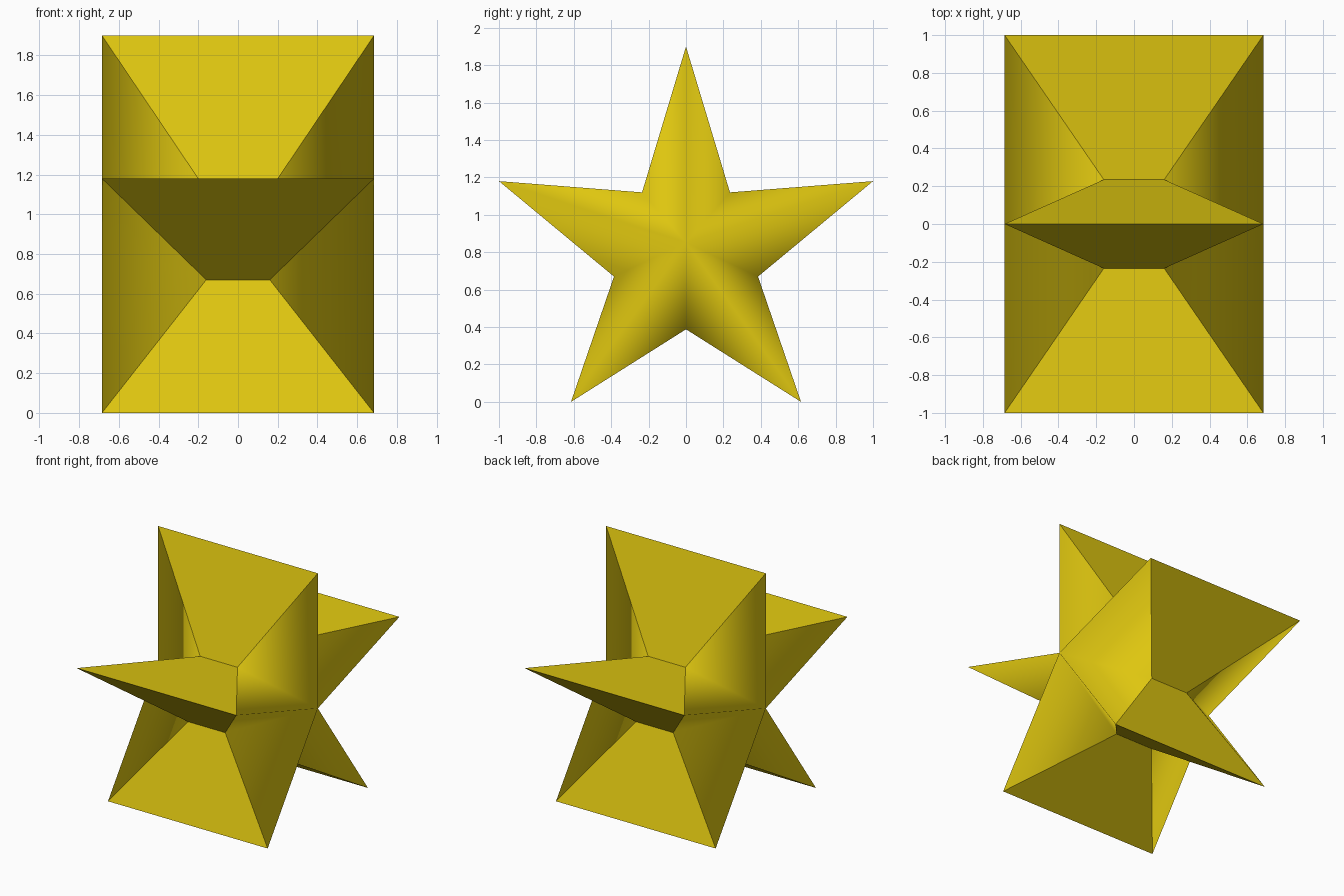
import bpy
import bmesh

if "Cube" in bpy.data.objects:
    bpy.data.objects.remove(bpy.data.objects["Cube"], do_unlink=True)

# Yellow material
yellow = bpy.data.materials.new("yellow")
yellow.use_nodes = True
color = (0.74, 0.57, 0.005, 1)
yellow.diffuse_color = color
yellow.node_tree.nodes["Principled BSDF"].inputs["Base Color"].default_value = color

# Half of the star outline (y, z), alternating tips and notches, then mirrored
half = [(0, 1.9), (0.235, 1.12), (1, 1.18), (0.385, 0.67), (0.615, 0), (0, 0.388)]
outline = half + [(-y, z) for y, z in half[-2:0:-1]]
TIP_X, NOTCH_X, CENTRE_Z = 0.685, 0.16, 0.852

bm = bmesh.new()


def make_ring(side):
    """Rim of one end: tips reach far out, notches sit near the middle."""
    return [bm.verts.new((side * (NOTCH_X if i % 2 else TIP_X), y, z))
            for i, (y, z) in enumerate(outline)]


rings = {side: make_ring(side) for side in (-1, 1)}
count = len(outline)

# Flat star walls joining the two rims
for i in range(count):
    j = (i + 1) % count
    bm.faces.new((rings[-1][i], rings[-1][j], rings[1][j], rings[1][i]))

# Ridged, smooth-shaded end caps around a raised centre
for side, ring in rings.items():
    centre = bm.verts.new((side * TIP_X, 0, CENTRE_Z))
    for i in range(count):
        cap = bm.faces.new((ring[i], ring[(i + 1) % count], centre))
        cap.smooth = True

bmesh.ops.recalc_face_normals(bm, faces=bm.faces)

# Keep the rims and wall corners crisp
for edge in bm.edges:
    edge.smooth = all(f.smooth for f in edge.link_faces)

mesh = bpy.data.meshes.new("star")
bm.to_mesh(mesh)
bm.free()
mesh.materials.append(yellow)
star = bpy.data.objects.new("star", mesh)
bpy.context.collection.objects.link(star)
